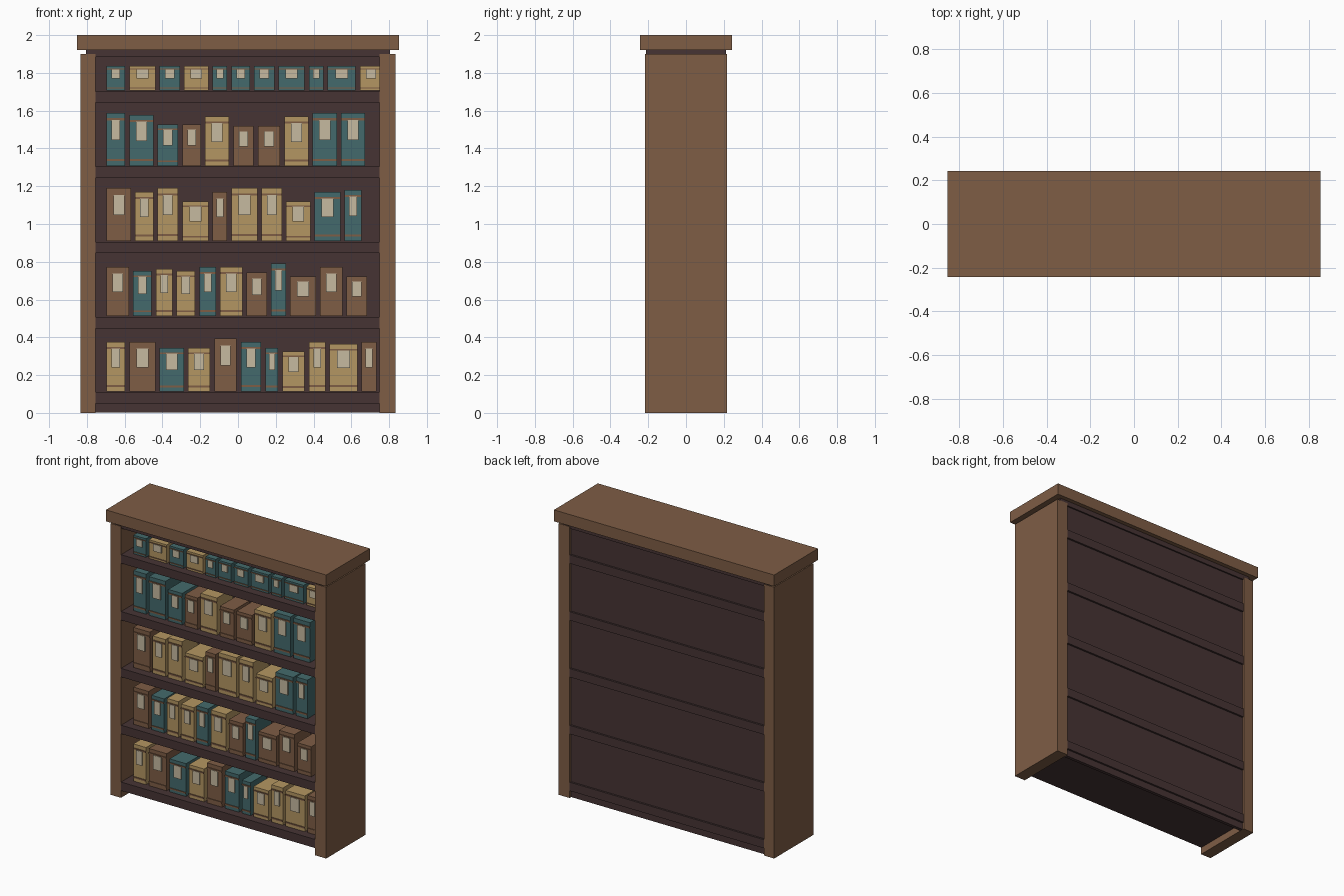
import bpy
import bmesh
from mathutils import Matrix, Vector

default_cube = bpy.data.objects.get("Cube")
if default_cube:
    bpy.data.objects.remove(default_cube, do_unlink=True)


def linear(channel):
    c = channel / 255
    return c / 12.92 if c <= 0.04045 else ((c + 0.055) / 1.055) ** 2.4


def material(name, r, g, b):
    mat = bpy.data.materials.new(name)
    colour = (linear(r), linear(g), linear(b), 1)
    mat.use_nodes = True
    mat.diffuse_color = colour
    shader = mat.node_tree.nodes["Principled BSDF"]
    shader.inputs["Base Color"].default_value = colour
    shader.inputs["Roughness"].default_value = 0.9
    return mat


wood = material("warm_wood", 126, 93, 69)
dark = material("dark_wood", 70, 52, 52)
teal = material("teal_cloth", 68, 106, 108)
tan = material("tan_leather", 180, 150, 98)
cream = material("cream_paper", 198, 186, 160)


def build(name, boxes):
    """Make one object from (x range, y range, z range, material) boxes."""
    mesh = bpy.data.meshes.new(name)
    bm = bmesh.new()
    mats = []
    for xs, ys, zs, mat in boxes:
        if mat not in mats:
            mats.append(mat)
            mesh.materials.append(mat)
        spans = (xs, ys, zs)
        centre = Vector([(a + b) / 2 for a, b in spans])
        size = Vector([b - a for a, b in spans])
        matrix = Matrix.Translation(centre) @ Matrix.Diagonal(size).to_4x4()
        verts = bmesh.ops.create_cube(bm, size=1, matrix=matrix)["verts"]
        for face in {f for v in verts for f in v.link_faces}:
            face.material_index = mats.index(mat)
    bm.to_mesh(mesh)
    bm.free()
    obj = bpy.data.objects.new(name, mesh)
    bpy.context.collection.objects.link(obj)
    return obj


def both(half):
    return (-half, half)


# Carcass: sides, cap, neck under the cap, and recessed back
build("left_side", [((0.75, 0.835), both(0.217), (0, 1.9), wood)])
build("right_side", [((-0.835, -0.755), both(0.217), (0, 1.9), wood)])
build("top_cap", [(both(0.853), both(0.243), (1.92, 2), wood)])
build("top_neck", [(both(0.805), both(0.213), (1.885, 1.92), dark)])
build("back_panel", [(both(0.77), (0.18, 0.203), (0.002, 1.9), dark)])

# Rows from the bottom up: colours, book pitch and height in hundredths
ROWS = [
    ("YBTYBTTYYYB", (12, 16, 15, 14, 14, 13, 9, 14, 11, 17, 10),
     (26, 26, 23, 23, 28, 26, 23, 21, 26, 25, 26)),
    ("BTYYTYBTBBB", (14, 12, 11, 12, 11, 14, 13, 10, 16, 14, 13),
     (26, 24, 25, 24, 26, 26, 23, 28, 21, 26, 21)),
    ("BYYYBYYYTT", (15, 12, 13, 16, 10, 16, 13, 15, 16, 11),
     (28, 26, 28, 21, 26, 28, 28, 21, 26, 27)),
    ("TTTBYBBYTT", (12, 15, 13, 12, 15, 13, 14, 15, 15, 15),
     (28, 27, 22, 22, 26, 21, 21, 26, 28, 28)),
    ("TYTYTTTTTTY", (12, 16, 13, 15, 10, 12, 13, 16, 10, 17, 14),
     (13,) * 11),
]
CLOTH = {"T": teal, "Y": tan, "B": wood}
GAP = 0.022
FRONT = -0.165


def book(name, x, width, z, height, cloth):
    """Book block with two spine bands and a paper label."""
    middle = x + width / 2
    span = (x, x + width)
    band_half = 0.02 * height
    boxes = [(span, (FRONT, 0.01), (z, z + height), cloth)]
    for level in (0.11, 0.88):
        band = z + level * height
        boxes.append((span, (FRONT - 0.005, FRONT + 0.002),
                      (band - band_half, band + band_half), wood))
    label = (middle - 0.23 * width, middle + 0.23 * width)
    boxes.append((label, (FRONT - 0.008, FRONT + 0.001),
                  (z + 0.49 * height, z + 0.87 * height), cream))
    build(name, boxes)


# Shelves, each with its row of books
for row, (colours, pitches, heights) in enumerate(ROWS, start=1):
    top = 0.11 + 0.398 * (row - 1)
    build(f"shelf_{row}", [(both(0.78), both(0.216), (top - 0.06, top), dark)])
    x = -0.695
    for n, (key, pitch, height) in enumerate(zip(colours, pitches, heights), start=1):
        book(f"book_{row}_{n}", x, pitch / 100 - GAP, top + 0.004, height / 100, CLOTH[key])
        x += pitch / 100
